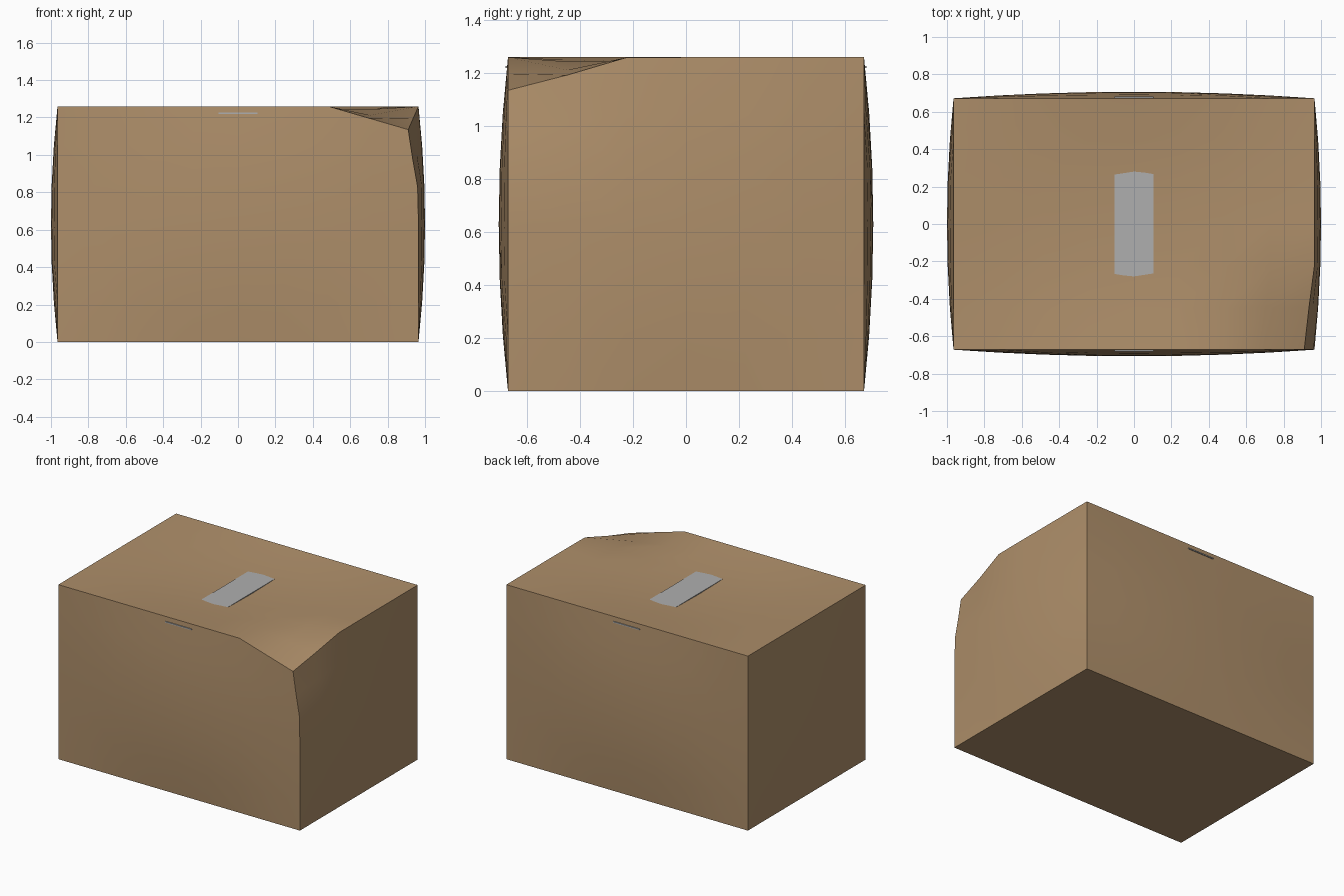
import bpy, bmesh
from mathutils import Vector

if "Cube" in bpy.data.objects:
    bpy.data.objects.remove(bpy.data.objects["Cube"])

HX, HY, H = 0.965, 0.672, 1.26      # half width, half depth, height
BULGE, SAG = 0.035, 0.04
CRUSH, RADIUS = Vector((-0.055, 0.0, -0.125)), 0.45
DIVISIONS = (8, 6, 6)


def finish(bm, name, colour):
    mesh = bpy.data.meshes.new(name)
    bm.to_mesh(mesh)
    bm.free()
    obj = bpy.data.objects.new(name, mesh)
    bpy.context.collection.objects.link(obj)
    mat = bpy.data.materials.new(name + "_colour")
    mat.diffuse_color = colour
    mat.use_nodes = True
    mat.node_tree.nodes["Principled BSDF"].inputs["Base Color"].default_value = mat.diffuse_color
    mesh.materials.append(mat)
    return obj


# Carton: gridded box, bulging walls, sagging lid and one crushed corner
bm = bmesh.new()
bmesh.ops.create_cube(bm, size=2)
for axis, count in enumerate(DIVISIONS):
    normal = Vector((0, 0, 0))
    normal[axis] = 1
    for i in range(1, count):
        bmesh.ops.bisect_plane(bm, geom=bm.verts[:] + bm.edges[:] + bm.faces[:],
                               plane_co=normal * (2 * i / count - 1), plane_no=normal)
corner = Vector((HX, -HY, H))
for v in bm.verts:
    u, w, t = v.co
    fu, fw, ft = 1 - u * u, 1 - w * w, 1 - t * t
    p = Vector((u * HX, w * HY, (t + 1) / 2 * H))
    weight = max(0, 1 - (p - corner).length / RADIUS) ** 0.9
    if abs(u) > 0.999:
        p.x += u * BULGE * fw * ft
    if abs(w) > 0.999:
        p.y += w * BULGE * fu * ft
    if t > 0.999:
        p.z -= SAG * fu * fw
    v.co = p + CRUSH * weight
carton = finish(bm, "carton", (0.425, 0.274, 0.144, 1))
bpy.context.view_layer.objects.active = carton
carton.select_set(True)
bpy.ops.object.shade_smooth_by_angle()

# Tape: thin flat strip that shows above the sagging lid and at both ends
bm = bmesh.new()
bmesh.ops.create_cube(bm, size=1)
for v in bm.verts:
    v.co = Vector((v.co.x * 0.21, v.co.y * 1.364, v.co.z * 0.008 + 1.2238))
finish(bm, "tape_strip", (0.43, 0.43, 0.43, 1))
